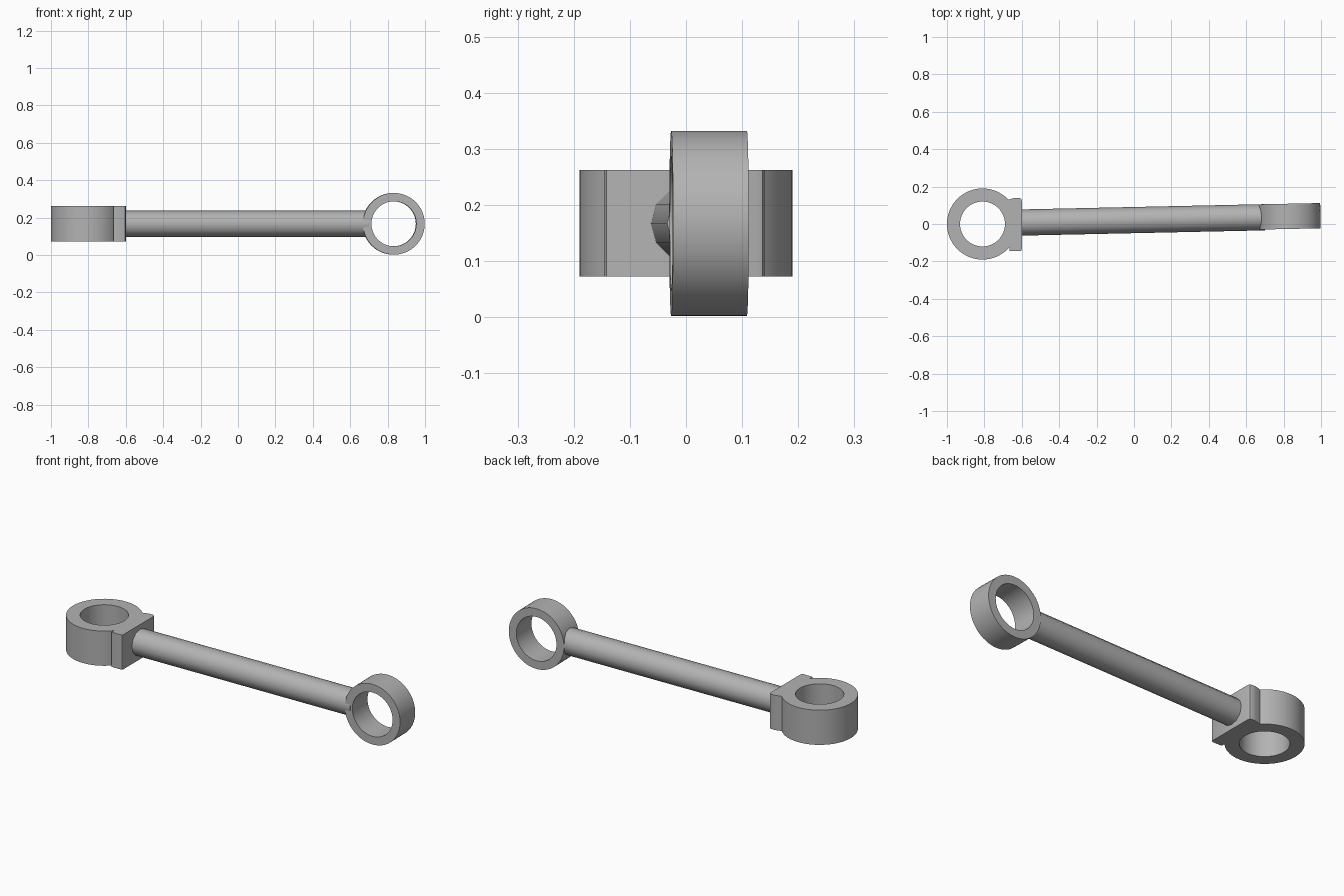
import bpy, bmesh, math
from mathutils import Matrix, Vector

cube = bpy.data.objects.get("Cube")
if cube:
    bpy.data.objects.remove(cube, do_unlink=True)

grey = bpy.data.materials.new("plain grey")
grey.use_nodes = True
colour = (0.45, 0.45, 0.45, 1)
grey.diffuse_color = colour
grey.node_tree.nodes["Principled BSDF"].inputs["Base Color"].default_value = colour

MID_Z = 0.167
TILT = math.radians(1.2)


def finish(name, bm, matrix=Matrix()):
    bmesh.ops.recalc_face_normals(bm, faces=bm.faces)
    mesh = bpy.data.meshes.new(name)
    bm.to_mesh(mesh)
    bm.free()
    mesh.transform(matrix)
    mesh.materials.append(grey)
    obj = bpy.data.objects.new(name, mesh)
    bpy.context.collection.objects.link(obj)
    return obj


def smooth(obj):
    bpy.ops.object.select_all(action='DESELECT')
    obj.select_set(True)
    bpy.context.view_layer.objects.active = obj
    bpy.ops.object.shade_smooth_by_angle(angle=math.radians(35))


def ring(name, outer, inner, height, matrix, sides=64):
    """Rectangular section spun about local z."""
    bm = bmesh.new()
    h = height / 2
    section = [(inner, -h), (outer, -h), (outer, h), (inner, h)]
    loops = []
    for i in range(sides):
        a = math.tau * i / sides
        loops.append([bm.verts.new((r * math.cos(a), r * math.sin(a), z)) for r, z in section])
    for i in range(sides):
        a, b = loops[i], loops[(i + 1) % sides]
        for j in range(4):
            k = (j + 1) % 4
            bm.faces.new((a[j], b[j], b[k], a[k]))
    return finish(name, bm, matrix)


# Large upright-bore ring
big_ring = ring("large_ring", 0.19, 0.12, 0.19, Matrix.Translation((-0.81, 0, MID_Z)))

# Mounting plate beside the large ring, rounded on its outer corners
bm = bmesh.new()
outline = [(-0.665, -0.145), (-0.61, -0.145), (-0.603, -0.142), (-0.6, -0.135),
           (-0.6, 0.125), (-0.604, 0.136), (-0.615, 0.14), (-0.64, 0.139),
           (-0.675, 0.129), (-0.68, 0.09), (-0.665, 0)]
base = bm.faces.new([bm.verts.new((x, y, MID_Z - 0.095)) for x, y in outline])
up = bmesh.ops.extrude_face_region(bm, geom=[base])
bmesh.ops.translate(bm, vec=(0, 0, 0.19), verts=[v for v in up["geom"] if isinstance(v, bmesh.types.BMVert)])
plate = finish("mounting_plate", bm)

# Small ring with its bore facing the front, turned with the rod
small_ring = ring("small_ring", 0.165, 0.12, 0.135,
                  Matrix.Translation((0.832, 0.041, MID_Z)) @ Matrix.Rotation(TILT, 4, 'Z')
                  @ Matrix.Rotation(math.pi / 2, 4, 'X'))

# Connecting rod
start, end = Vector((-0.62, 0.0075, MID_Z)), Vector((0.7, 0.036, MID_Z))
bm = bmesh.new()
bmesh.ops.create_cone(bm, cap_ends=True, segments=12, radius1=0.07, radius2=0.07,
                      depth=(end - start).length)
rod = finish("connecting_rod", bm, Matrix.Translation((start + end) / 2)
             @ (end - start).to_track_quat('Z', 'Y').to_matrix().to_4x4())

for part in (big_ring, plate, small_ring, rod):
    smooth(part)
